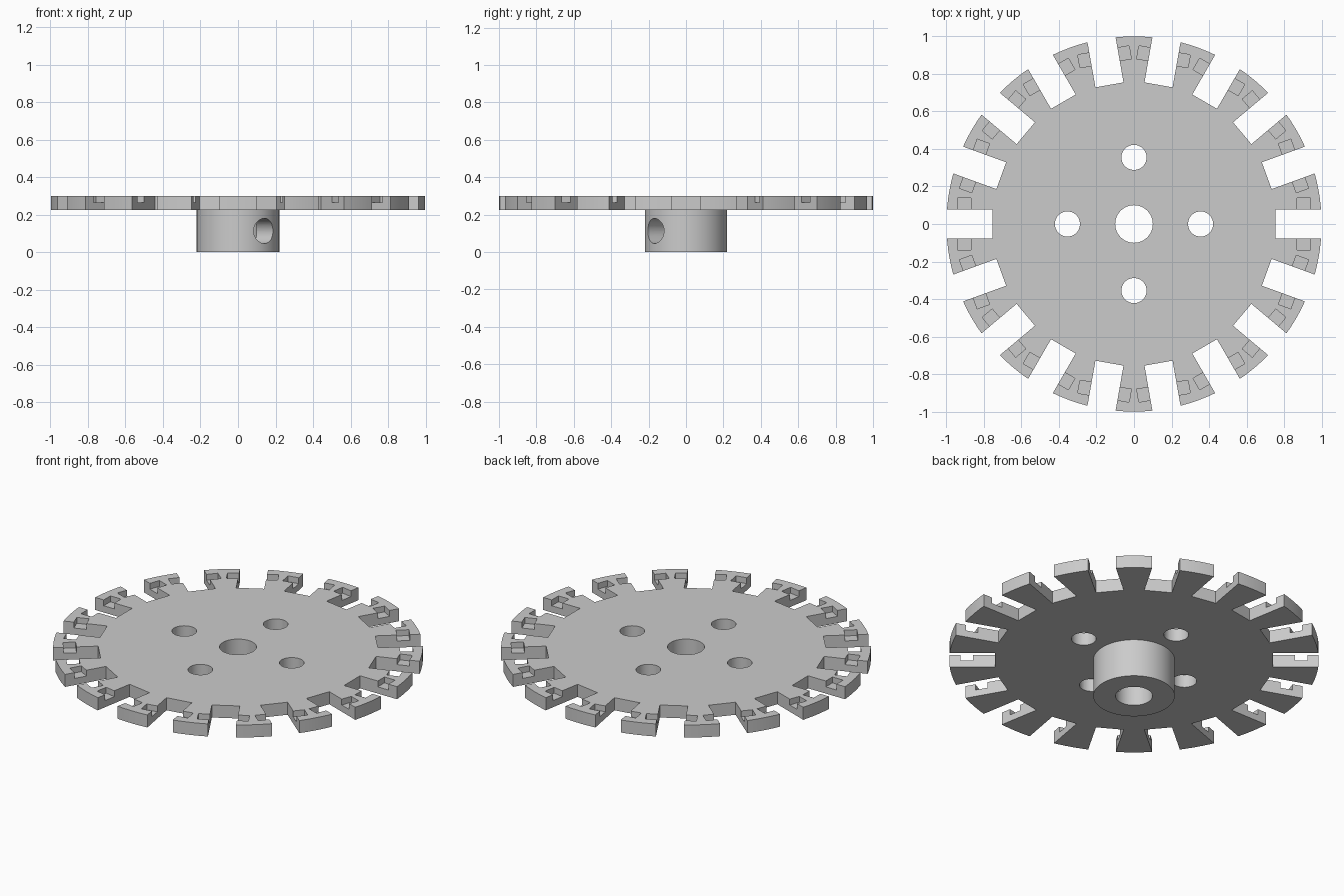
import bpy, bmesh
from math import radians, tau
from mathutils import Matrix, Vector

if "Cube" in bpy.data.objects:
    bpy.data.objects.remove(bpy.data.objects["Cube"], do_unlink=True)

TEETH = 18
SEGMENTS = 180
TOP, PLATE_BOTTOM = 0.30, 0.225
HUB_RADIUS, BORE_RADIUS = 0.22, 0.10

grey = bpy.data.materials.new("plain grey")
grey.use_nodes = True
colour = (0.6, 0.6, 0.6, 1)
grey.diffuse_color = colour
grey.node_tree.nodes["Principled BSDF"].inputs["Base Color"].default_value = colour


def make_object(name, bm):
    bmesh.ops.recalc_face_normals(bm, faces=bm.faces)
    mesh = bpy.data.meshes.new(name)
    bm.to_mesh(mesh)
    bm.free()
    mesh.materials.append(grey)
    obj = bpy.data.objects.new(name, mesh)
    bpy.context.collection.objects.link(obj)
    return obj


def add_box(bm, low, high, turn):
    low, high = Vector(low), Vector(high)
    matrix = turn @ Matrix.Translation((low + high) / 2) @ Matrix.Diagonal((*(high - low), 1))
    bmesh.ops.create_cube(bm, size=1, matrix=matrix)


def add_cylinder(bm, radius, depth, matrix):
    bmesh.ops.create_cone(bm, cap_ends=True, segments=48, radius1=radius,
                          radius2=radius, depth=depth, matrix=matrix)


def around(count):
    return [Matrix.Rotation(tau * i / count, 4, "Z") for i in range(count)]


# Plate, hub and bore turned from one stepped profile
bm = bmesh.new()
profile = [(BORE_RADIUS, 0), (HUB_RADIUS, 0), (HUB_RADIUS, PLATE_BOTTOM),
           (1, PLATE_BOTTOM), (1, TOP), (BORE_RADIUS, TOP)]
verts = [bm.verts.new((r, 0, z)) for r, z in profile]
edges = [bm.edges.new((verts[i - 1], verts[i])) for i in range(len(verts))]
bmesh.ops.spin(bm, geom=verts + edges, cent=(0, 0, 0), axis=(0, 0, 1),
               angle=tau, steps=SEGMENTS, use_duplicate=False)
bmesh.ops.remove_doubles(bm, verts=bm.verts, dist=0.0001)
wheel = make_object("slotted_wheel", bm)

# Open slots between the teeth
slots = bmesh.new()
for turn in around(TEETH):
    add_box(slots, (0.753, -0.076, 0.1), (1.2, 0.076, 0.5), turn)

# Shallow pockets on both sides of each slot, and the four plate holes
pockets = bmesh.new()
for turn in around(TEETH):
    add_box(pockets, (0.87, -0.139, 0.265), (0.94, 0.139, 0.4), turn)
for turn in around(4):
    add_cylinder(pockets, 0.067, 0.4, turn @ Matrix.Translation((0.355, 0, 0.25)))

# Set screw hole through one side of the hub
screw = bmesh.new()
add_cylinder(screw, 0.067, 0.4, Matrix.Rotation(radians(-50), 4, "Z")
             @ Matrix.Translation((0.2, 0, 0.113)) @ Matrix.Rotation(radians(90), 4, "Y"))

bpy.ops.object.select_all(action="DESELECT")
bpy.context.view_layer.objects.active = wheel
wheel.select_set(True)
for name, cutter_mesh in (("slots", slots), ("pockets", pockets), ("screw_hole", screw)):
    cutter = make_object(name + "_cutter", cutter_mesh)
    cutter.hide_render = True
    cut = wheel.modifiers.new(name, "BOOLEAN")
    cut.operation = "DIFFERENCE"
    cut.solver = "EXACT"
    cut.object = cutter
    bpy.ops.object.modifier_apply(modifier=cut.name)
    bpy.data.objects.remove(cutter, do_unlink=True)

bpy.ops.object.shade_smooth_by_angle(angle=radians(30))
